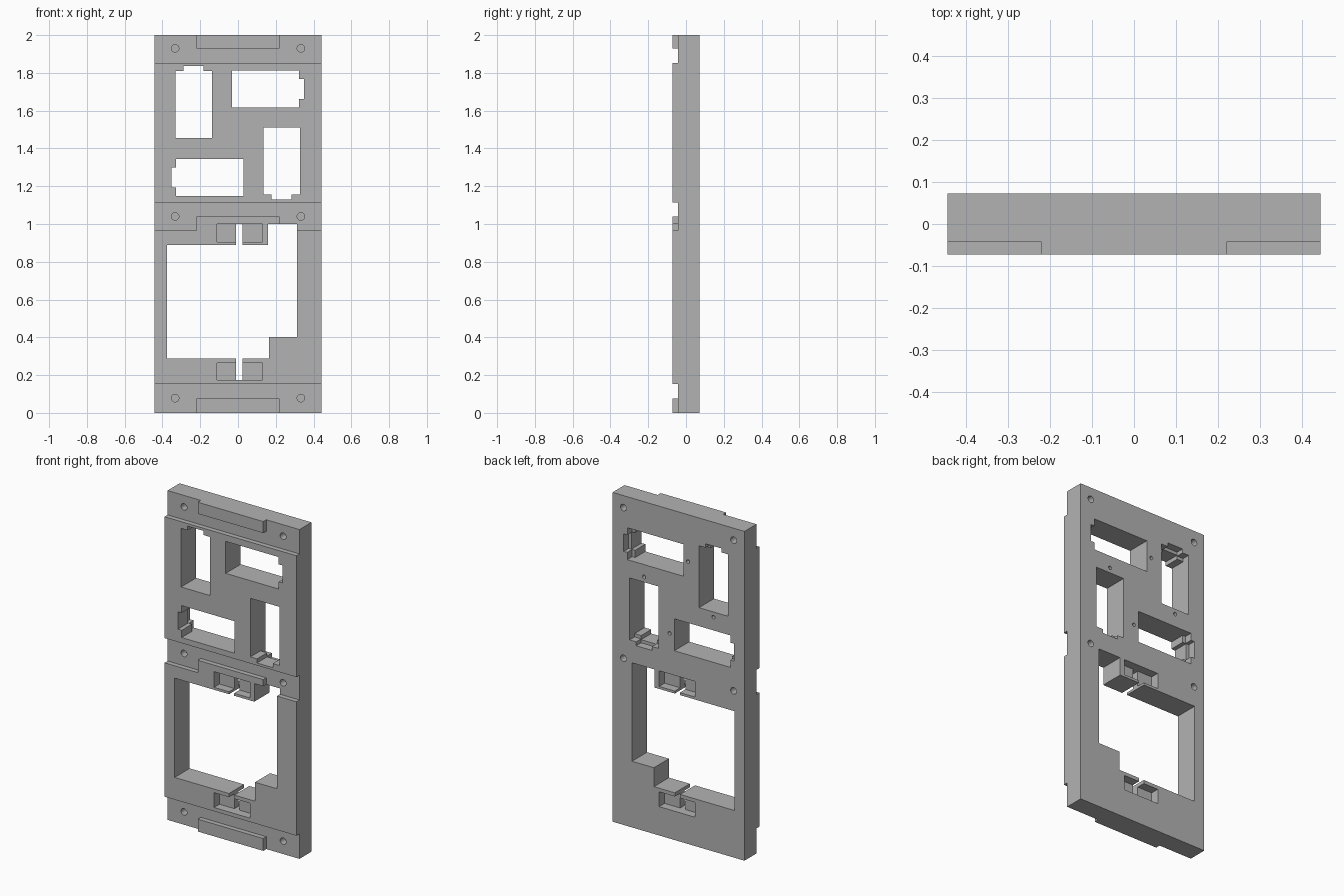
import bpy, bmesh, math
from mathutils import Vector, Matrix

if "Cube" in bpy.data.objects:
    bpy.data.objects.remove(bpy.data.objects["Cube"])

FRONT, BACK = -0.072, 0.072
HALF_W, HEIGHT = 0.443, 2.0
RECESS = -0.043
OUT = 0.1      # cutters overshoot the panel to here

grey = bpy.data.materials.new("panel grey")
grey.use_nodes = True
grey.diffuse_color = (0.45, 0.45, 0.45, 1)
grey.node_tree.nodes["Principled BSDF"].inputs["Base Color"].default_value = (0.45, 0.45, 0.45, 1)


def prism(name, points, y0, y1):
    """Solid with an (x, z) outline, running from y0 to y1."""
    bm = bmesh.new()
    face = bm.faces.new([bm.verts.new((x, y0, z)) for x, z in points])
    new = bmesh.ops.extrude_face_region(bm, geom=[face])["geom"]
    bmesh.ops.translate(bm, vec=(0, y1 - y0, 0),
                        verts=[v for v in new if isinstance(v, bmesh.types.BMVert)])
    bmesh.ops.recalc_face_normals(bm, faces=bm.faces)
    mesh = bpy.data.meshes.new(name)
    bm.to_mesh(mesh)
    bm.free()
    mesh.materials.append(grey)
    ob = bpy.data.objects.new(name, mesh)
    bpy.context.collection.objects.link(ob)
    return ob


def rect(x0, x1, z0, z1):
    return [(x0, z0), (x1, z0), (x1, z1), (x0, z1)]


def circle(x, z, r, n=24):
    return [(x + r * math.cos(i * math.tau / n), z + r * math.sin(i * math.tau / n))
            for i in range(n)]


panel = prism("mounting_panel", rect(-HALF_W, HALF_W, 0, HEIGHT), FRONT, BACK)


def cut(points, y0=-OUT, y1=OUT):
    """Cut a prism out of the panel and discard the cutter."""
    tool = prism("cutter", points, y0, y1)
    tool.hide_render = True
    mod = panel.modifiers.new("cut", "BOOLEAN")
    mod.operation, mod.solver, mod.object = "DIFFERENCE", "EXACT", tool
    bpy.context.view_layer.update()
    result = bpy.data.meshes.new_from_object(
        panel.evaluated_get(bpy.context.evaluated_depsgraph_get()))
    panel.modifiers.remove(mod)
    panel.data = result
    bpy.data.objects.remove(tool)


# Recessed bands on the front, each leaving a central raised tab
W, TAB = HALF_W + 0.05, 0.22
cut([(-W, 1.852), (W, 1.852), (W, 2.1), (TAB, 2.1), (TAB, 1.93),
     (-TAB, 1.93), (-TAB, 2.1), (-W, 2.1)], -OUT, RECESS)
cut([(-W, 0.965), (-TAB, 0.965), (-TAB, 1.04), (TAB, 1.04), (TAB, 0.965),
     (W, 0.965), (W, 1.115), (-W, 1.115)], -OUT, RECESS)
cut([(-W, -0.1), (-TAB, -0.1), (-TAB, 0.075), (TAB, 0.075), (TAB, -0.1),
     (W, -0.1), (W, 0.152), (-W, 0.152)], -OUT, RECESS)

# Large stepped window with a slit at the top and bottom
cut([(-0.375, 0.287), (-0.01, 0.287), (-0.01, 0.175), (0.025, 0.175),
     (0.025, 0.287), (0.165, 0.287), (0.165, 0.402), (0.312, 0.402),
     (0.312, 1.0), (0.16, 1.0), (0.16, 0.89), (0.025, 0.89),
     (0.025, 1.0), (-0.01, 1.0), (-0.01, 0.89), (-0.375, 0.89)])

# Shallow pockets either side of the slits, front and back
for z0, z1 in ((0.905, 1.0), (0.175, 0.265)):
    for y0, y1 in ((-OUT, -0.02), (0.02, OUT)):
        cut(rect(-0.11, -0.01, z0, z1), y0, y1)
        cut(rect(0.025, 0.13, z0, z1), y0, y1)


# Four notched sockets, each turned a quarter from the last
def socket_outline(end, notch):
    half, n = 0.097, 0.053
    return [(-half, -0.178), (half, -0.178), (half, end), (n, end),
            (n, notch), (-n, notch), (-n, end), (-half, end)]


def placed(points, cx, cz, turn):
    rot = Matrix.Rotation(turn, 2)
    return [tuple(rot @ Vector(p) + Vector((cx, cz))) for p in points]


for cx, cz, turn in ((-0.235, 1.633, 0), (0.146, 1.715, -90),
                     (-0.15, 1.246, 90), (0.231, 1.333, 180)):
    angle = math.radians(turn)
    cut(placed(socket_outline(0.178, 0.203), cx, cz, angle))
    # Wider latch ledge behind
    cut(placed(socket_outline(0.198, 0.222), cx, cz, angle), 0.025, OUT)
    # Small blind hole beyond the plain end
    cut(placed(circle(0, -0.21, 0.011, 16), cx, cz, angle), 0.0, OUT)

# Blind screw holes
for side in (-1, 1):
    for z in (1.93, 1.04, 0.078):
        cut(circle(side * 0.333, z, 0.02), -OUT, 0.0)
    for z in (1.927, 1.012):
        cut(circle(side * 0.37, z, 0.02), 0.02, OUT)
